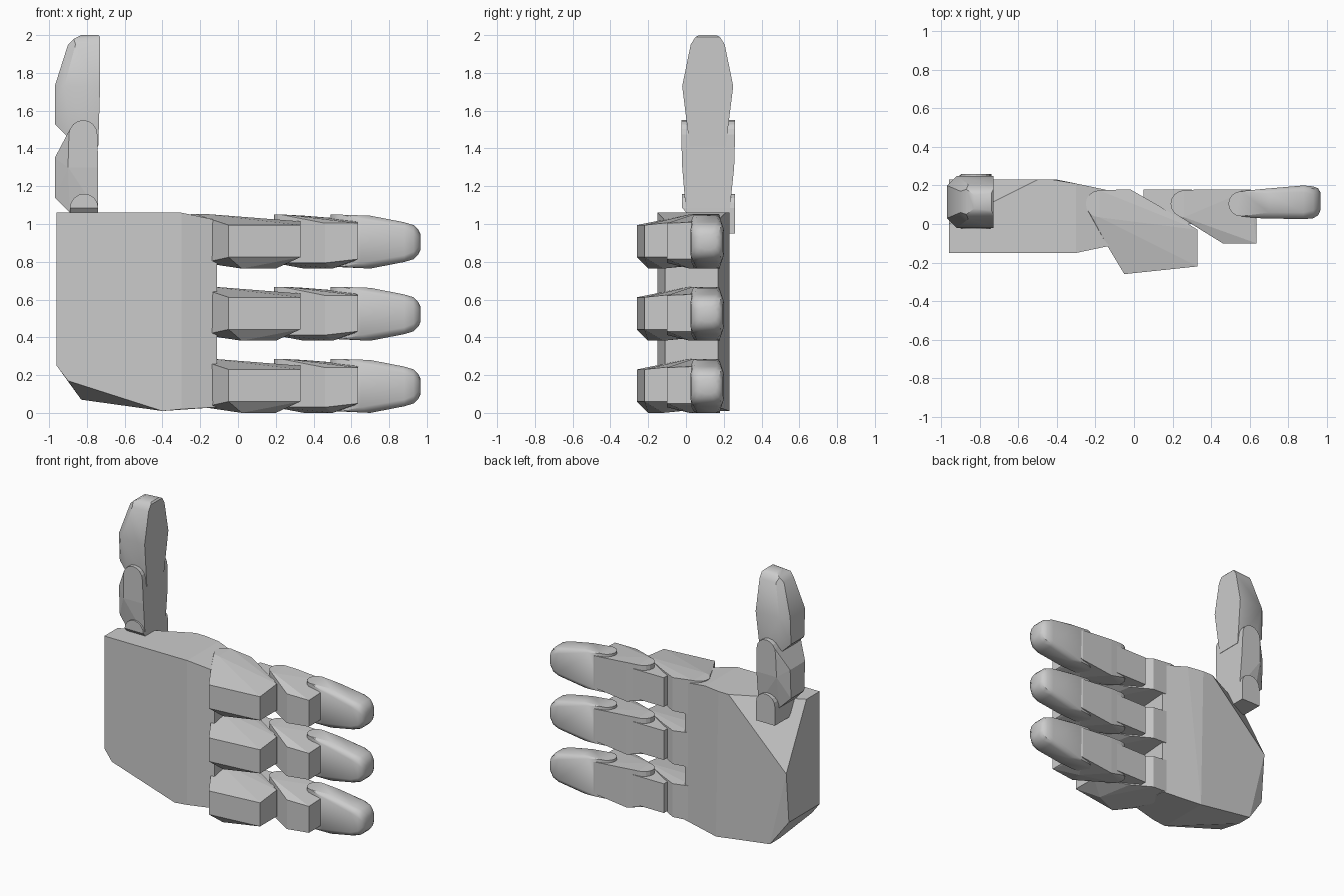
import bpy, bmesh, math

cube = bpy.data.objects.get("Cube")
if cube:
    bpy.data.objects.remove(cube, do_unlink=True)


def solid(name, profile, upright, lift=0.0, smooth=False):
    """Faceted convex block: each profile point (u, v, low, high) spans a depth.
    Upright profiles lie in x-z with depth in y; others lie in x-y with depth in z."""
    bm = bmesh.new()
    for u, v, low, high in profile:
        for w in (low, high):
            bm.verts.new((u, w, v) if upright else (u, v, w + lift))
    hull = bmesh.ops.convex_hull(bm, input=bm.verts)
    loose = [g for g in hull["geom_interior"] if isinstance(g, bmesh.types.BMVert)]
    bmesh.ops.delete(bm, geom=loose, context="VERTS")
    bmesh.ops.dissolve_limit(bm, angle_limit=math.radians(2),
                             verts=bm.verts, edges=bm.edges)
    bmesh.ops.recalc_face_normals(bm, faces=bm.faces)
    mesh = bpy.data.meshes.new(name)
    bm.to_mesh(mesh)
    bm.free()
    obj = bpy.data.objects.new(name, mesh)
    bpy.context.collection.objects.link(obj)
    if smooth:
        bpy.ops.object.select_all(action="DESELECT")
        obj.select_set(True)
        bpy.context.view_layer.objects.active = obj
        bpy.ops.object.shade_smooth_by_angle(angle=math.radians(32))
    return obj


def arch(u, v, radius, low, high, start, steps=8):
    """Half-round knuckle outline, beginning at the given angle in degrees."""
    angles = [math.radians(start + 180 * i / steps) for i in range(steps + 1)]
    return [(u + radius * math.cos(a), v + radius * math.sin(a), low, high)
            for a in angles]


def rounded(u, v0, v1, w0, w1, cut):
    """Chamfered rectangular section of a fingertip."""
    c = cut * 0.3
    return [(u, v0, w0 + cut, w1 - cut), (u, v0 + c, w0 + c, w1 - c),
            (u, v0 + cut, w0, w1), (u, v1 - cut, w0, w1),
            (u, v1 - c, w0 + c, w1 - c), (u, v1, w0 + cut, w1 - cut)]


# Palm with chamfered thumb corner and heel
solid("palm", [
    (-.96, 1.06, -.15, .0), (-.5, 1.06, -.15, .23), (-.42, 1.06, -.15, .23),
    (-.3, 1.06, -.15, .21), (-.11, 1.02, -.11, .17), (-.11, .03, -.11, .17),
    (-.3, .02, -.15, .21), (-.4, .01, -.15, .23), (-.83, .07, .12, .23),
    (-.9, .17, -.15, .2), (-.96, .25, -.15, .2), (-.96, .61, -.15, .23),
], True)

# Thumb: socket, lower segment and tip
solid("thumb_socket", arch(-.815, 1.085, .075, -.02, .26, 0)
      + [(-.89, .95, .1, .26), (-.74, .95, .1, .26)], True)
solid("thumb_lower", arch(-.82, 1.475, .075, -.025, .26, 0) + [
    (-.89, 1.06, .02, .21), (-.74, 1.06, .0, .23), (-.74, 1.3, -.02, .255),
    (-.9, 1.3, -.02, .255), (-.97, 1.14, .04, .19), (-.97, 1.35, .03, .2),
], True)
solid("thumb_tip", [
    (-.74, 1.41, .02, .21), (-.88, 1.44, .02, .21), (-.97, 1.53, .04, .19),
    (-.97, 1.73, .03, .2), (-.92, 1.73, -.02, .25), (-.73, 1.73, -.02, .25),
    (-.9, 1.95, .06, .17), (-.87, 1.98, .05, .18), (-.83, 2.0, .08, .15),
    (-.74, 2.0, .07, .16), (-.73, 1.99, .05, .18), (-.73, 1.95, .025, .205),
    (-.86, 1.95, .025, .205),
], True, smooth=True)

# Three identical fingers, stacked upward
for i, label in enumerate(("lower", "middle", "upper")):
    lift = i * .382
    solid(label + "_finger_base", arch(-.18, .105, .07, .04, .29, 90) + [
        (-.02, .18, .03, .27), (.12, .1, .03, .26), (.33, -.03, .06, .25),
        (.33, -.22, .06, .23), (-.05, -.26, .06, .23), (-.14, -.11, .04, .26),
        (.02, -.2, .0, .22), (.2, -.12, .0, .24),
    ], False, lift)
    solid(label + "_finger_tongue", [
        (.05, .18, .04, .25), (.05, .1, .04, .25), (.1, .0, .04, .25),
        (.3, .0, .04, .25), (.3, .18, .04, .25),
    ], False, lift)
    solid(label + "_finger_joint", arch(.26, .105, .07, .03, .285, 90) + [
        (.35, .18, .0, .28), (.6, .18, .03, .26), (.635, .17, .05, .25),
        (.635, -.1, .05, .24), (.46, -.1, .03, .24), (.5, .02, .0, .26),
    ], False, lift)
    solid(label + "_finger_tip", arch(.555, .105, .065, .01, .285, 90)
          + [(.7, .06, .0, .28), (.7, .16, .0, .28), (.65, .18, .01, .27),
             (.65, .03, .03, .26)]
          + rounded(.88, .025, .2, .035, .245, .035)
          + rounded(.93, .03, .195, .05, .23, .04)
          + rounded(.955, .045, .185, .075, .205, .04)
          + rounded(.967, .07, .165, .1, .18, .035),
          False, lift, smooth=True)
